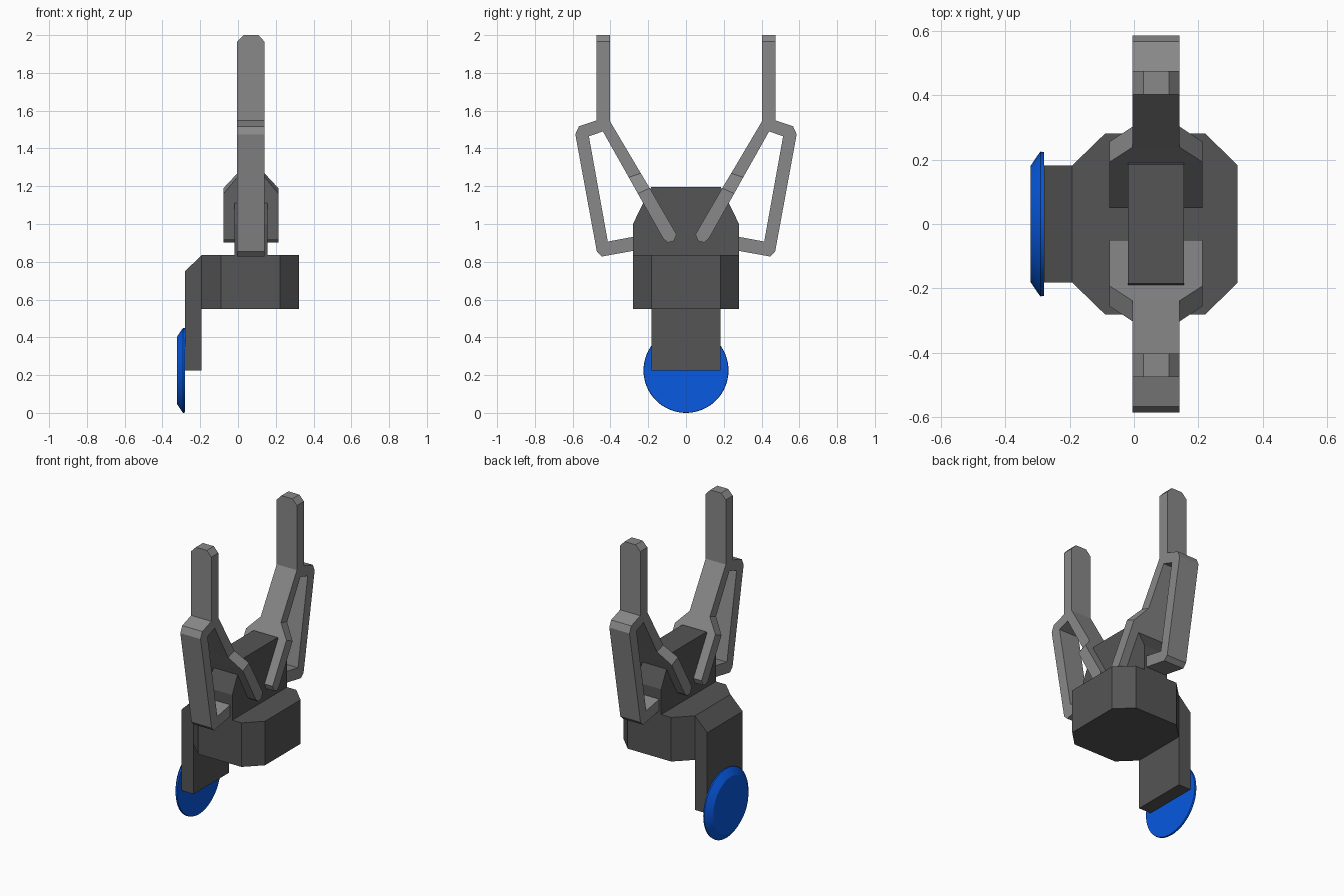
import bpy, bmesh, math

if "Cube" in bpy.data.objects:
    bpy.data.objects.remove(bpy.data.objects["Cube"])

CX = 0.0685          # centre plane of block and fingers


def material(name, rgb):
    mat = bpy.data.materials.new(name)
    mat.diffuse_color = (*rgb, 1)
    mat.use_nodes = True
    mat.node_tree.nodes["Principled BSDF"].inputs["Base Color"].default_value = mat.diffuse_color
    return mat


DARK = material("dark_grey", (0.09, 0.09, 0.09))
MID = material("mid_grey", (0.25, 0.25, 0.25))
BLUE = material("blue", (0.002, 0.1, 0.75))


def loft(name, rings, mat, mirror=False):
    """Skin matching rings of points, close both ends, optionally mirror across y."""
    bm = bmesh.new()
    vs = [[bm.verts.new(p) for p in ring] for ring in rings]
    n = len(vs[0])
    for a, b in zip(vs, vs[1:]):
        for i in range(n):
            j = (i + 1) % n
            bm.faces.new((a[i], a[j], b[j], b[i]))
    bm.faces.new(vs[0])
    bm.faces.new(vs[-1])
    bmesh.ops.recalc_face_normals(bm, faces=bm.faces)
    me = bpy.data.meshes.new(name)
    bm.to_mesh(me)
    bm.free()
    me.materials.append(mat)
    ob = bpy.data.objects.new(name, me)
    bpy.context.collection.objects.link(ob)
    if mirror:
        mod = ob.modifiers.new("Mirror", 'MIRROR')
        mod.use_axis = (False, True, False)
        mod.use_mirror_merge = False
    return ob


def prism(name, profile, axis, lo, hi, mat, mirror=False):
    """Extrude a 2D profile along the given axis index."""
    def ring(d):
        return [tuple(list(p[:axis]) + [d] + list(p[axis:])) for p in profile]
    return loft(name, [ring(lo), ring(hi)], mat, mirror)


# Octagonal base
prism("base", [(0.322, -0.182), (0.322, 0.182), (0.222, 0.281), (-0.09, 0.281),
               (-0.192, 0.182), (-0.192, -0.182), (-0.09, -0.281), (0.222, -0.281)],
      2, 0.55, 0.836, DARK)

# Hanging bracket
prism("bracket", [(-0.28, 0.225), (-0.192, 0.225), (-0.192, 0.836), (-0.28, 0.75)],
      1, -0.182, 0.182, DARK)

# Central block between the fingers
prism("gripper_block", [(-0.281, 0.835), (0.281, 0.835), (0.281, 1.0), (0.185, 1.195),
                        (-0.185, 1.195), (-0.281, 1.0)], 0, CX - 0.087, CX + 0.087, DARK)

# Finger tips with chamfered ends
prism("finger_tip", [(-0.004, 1.545), (0.141, 1.545), (0.141, 1.965), (0.108, 2.0),
                     (0.03, 2.0), (-0.004, 1.965)], 1, 0.403, 0.475, MID, True)

# Outer bent links
prism("outer_link", [(0.403, 1.545), (0.475, 1.548), (0.567, 1.517), (0.586, 1.475),
                     (0.472, 0.854), (0.445, 0.828), (0.2, 0.872), (0.2, 0.947),
                     (0.414, 0.907), (0.514, 1.464), (0.44, 1.49)],
      0, CX - 0.0725, CX + 0.0725, MID, True)

# Inner arms: wide at the root, narrowing toward the finger
stations = [((0.064, 0.91), (0.095, 0.902), 0.145),
            ((0.05, 0.945), (0.12, 0.921), 0.145),
            ((0.192, 1.190), (0.255, 1.161), 0.145),
            ((0.239, 1.268), (0.303, 1.247), 0.0725),
            ((0.403, 1.545), (0.44, 1.49), 0.0725)]
loft("inner_arm", [[(CX - w, *a), (CX + w, *a), (CX + w, *b), (CX - w, *b)]
                   for a, b, w in stations], MID, True)

# Blue mounting disc
SIDES = 64
disc = loft("mount_disc", [[(x, r * math.cos(2 * math.pi * i / SIDES),
                             0.225 + r * math.sin(2 * math.pi * i / SIDES))
                            for i in range(SIDES)]
                           for x, r in ((-0.28, 0.223), (-0.29, 0.225),
                                        (-0.297, 0.217), (-0.322, 0.18))], BLUE)
bpy.context.view_layer.objects.active = disc
disc.select_set(True)
bpy.ops.object.shade_smooth_by_angle(angle=math.radians(25))
